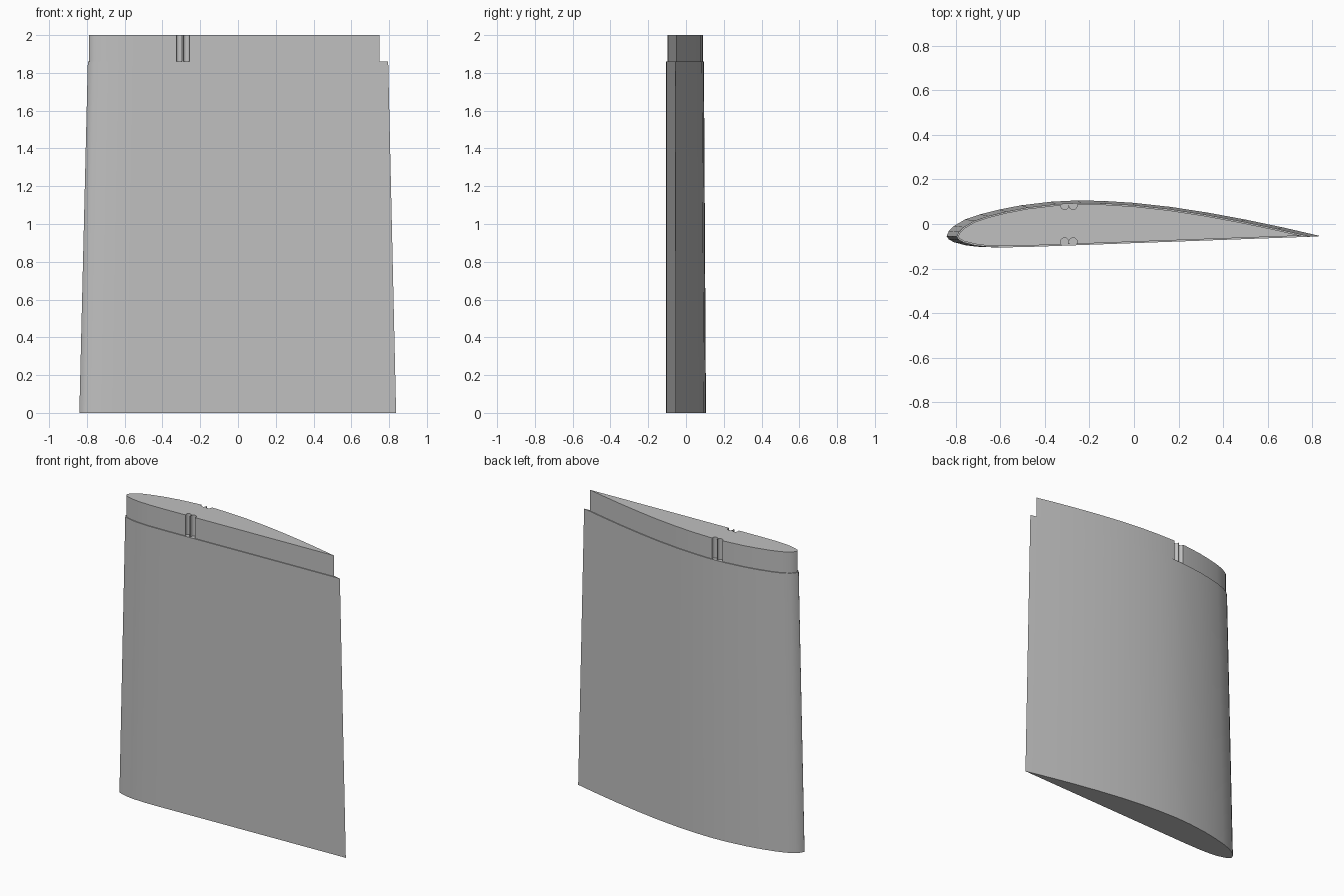
import bpy, bmesh
from mathutils import Vector

cube = bpy.data.objects.get("Cube")
if cube:
    bpy.data.objects.remove(cube, do_unlink=True)

grey = bpy.data.materials.new("plain grey")
grey.use_nodes = True
grey.diffuse_color = (0.53, 0.53, 0.53, 1)
grey.node_tree.nodes["Principled BSDF"].inputs["Base Color"].default_value = grey.diffuse_color

# Aerofoil profile as percent of chord: (station, height)
UPPER = [(90, 2.3), (80, 4.4), (70, 6.25), (60, 7.8), (50, 8.9), (42, 9.4), (35, 9.55),
         (28, 9.2), (20, 8.25), (14, 7.1), (9, 5.85), (5, 4.5), (2, 2.75), (0.6, 1.4)]
LOWER = [(0.6, -0.9), (2, -1.64), (5, -2.43), (8, -2.82), (13, -3.02), (20, -2.9),
         (30, -2.54), (50, -1.81), (75, -0.9)]
PROFILE = [(100, 0)] + UPPER + [(0, 0)] + LOWER

JOINT, TOP = 1.86, 2.0      # heights of the shoulder and the plug top


def section(front, back):
    """Aerofoil outline between two x positions, keeping its underside at one depth."""
    chord = back - front
    base = -0.105 + 0.0302 * chord
    return [Vector((front + chord * u / 100, base + chord * v / 100)) for u, v in PROFILE]


def inset(points, depth):
    """Mitred inward offset of a counter-clockwise outline."""
    result = []
    for i, p in enumerate(points):
        a = (p - points[i - 1]).normalized()
        b = (points[(i + 1) % len(points)] - p).normalized()
        n, m = Vector((-a.y, a.x)), Vector((-b.y, b.x))
        result.append(p + (n + m) * depth / (1 + n.dot(m)))
    return result


def finish(name, bm):
    mesh = bpy.data.meshes.new(name)
    bmesh.ops.recalc_face_normals(bm, faces=bm.faces)
    bm.to_mesh(mesh)
    bm.free()
    obj = bpy.data.objects.new(name, mesh)
    bpy.context.collection.objects.link(obj)
    mesh.materials.append(grey)
    return obj


def loft(name, low, z_low, high, z_high):
    bm = bmesh.new()
    a = [bm.verts.new((p.x, p.y, z_low)) for p in low]
    b = [bm.verts.new((p.x, p.y, z_high)) for p in high]
    for i in range(len(a)):
        j = (i + 1) % len(a)
        bm.faces.new((a[i], a[j], b[j], b[i]))
    bm.faces.new(a[::-1])
    bm.faces.new(b)
    return finish(name, bm)


def smooth(obj):
    bpy.ops.object.select_all(action='DESELECT')
    obj.select_set(True)
    bpy.context.view_layer.objects.active = obj
    bpy.ops.object.shade_smooth_by_angle(angle=0.5)


# Tapered wing body
tip = section(-0.795, 0.795)
body = loft("wing_body", section(-0.84, 0.837), 0, tip, JOINT)

# Straight joining plug, set in from the tip outline
rim = inset(tip, 0.006)
plug = loft("joining_plug", rim, JOINT, rim, TOP)

# Paired round grooves on both sides of the plug
bm = bmesh.new()
for x in (-0.311, -0.273):
    for y in (-0.08, 0.083):
        made = bmesh.ops.create_cone(bm, cap_ends=True, segments=24,
                                     radius1=0.018, radius2=0.018, depth=0.3)
        bmesh.ops.translate(bm, verts=made["verts"], vec=(x, y, (JOINT + TOP) / 2))
cutter = finish("groove_cutter", bm)
cutter.hide_render = True

cut = plug.modifiers.new("grooves", 'BOOLEAN')
cut.operation = 'DIFFERENCE'
cut.solver = 'EXACT'
cut.object = cutter
bpy.context.view_layer.objects.active = plug
bpy.ops.object.modifier_apply(modifier=cut.name)
bpy.data.objects.remove(cutter, do_unlink=True)

for part in (body, plug):
    smooth(part)
